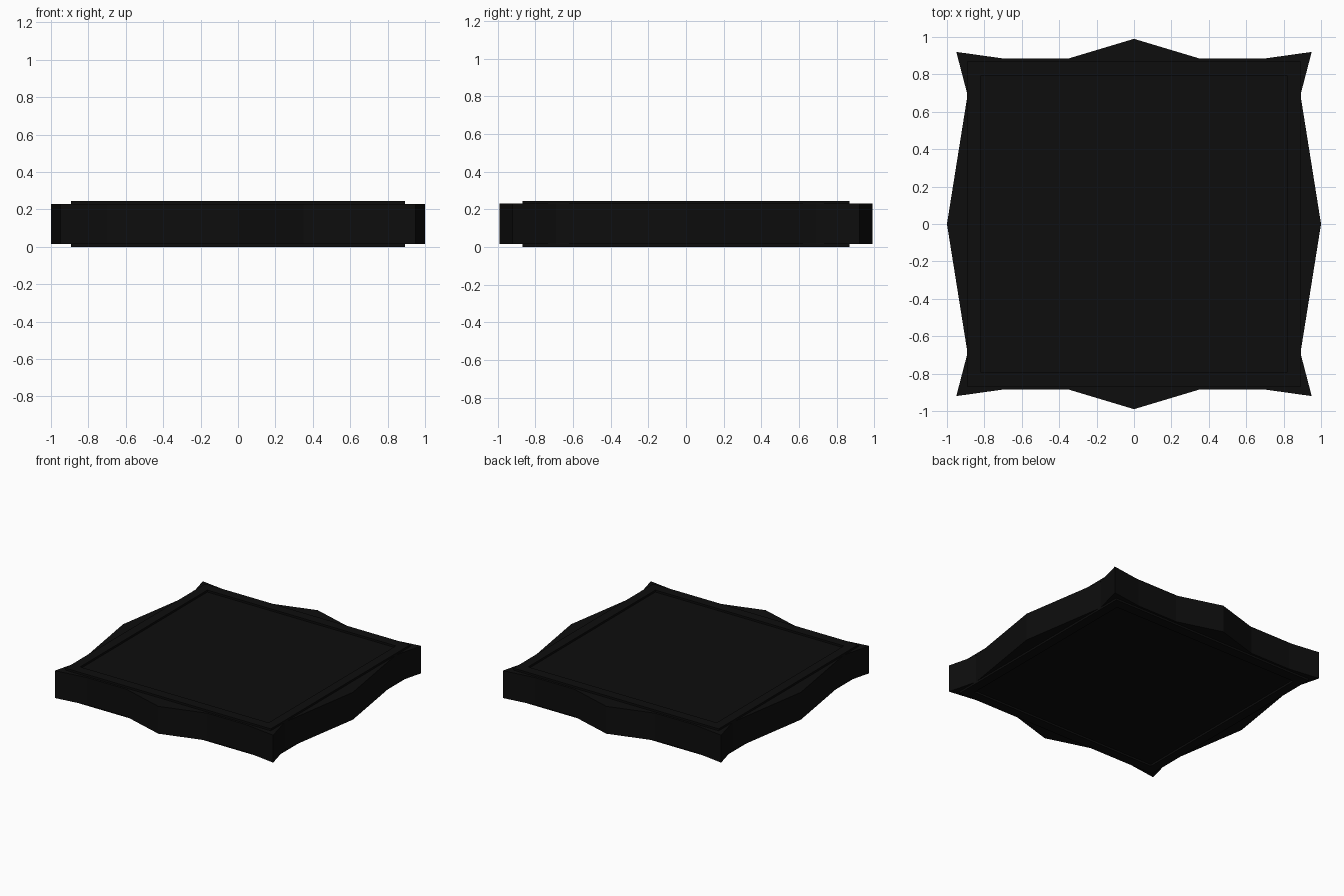
import bpy, bmesh

cube = bpy.data.objects.get("Cube")
if cube:
    bpy.data.objects.remove(cube, do_unlink=True)

HEIGHT = 0.245
LIP = 0.015

black = bpy.data.materials.new("matte_black")
black.use_nodes = True
color = (0.004, 0.004, 0.004, 1)
black.diffuse_color = color
black.node_tree.nodes["Principled BSDF"].inputs["Base Color"].default_value = color


def finish(name, bm):
    bmesh.ops.recalc_face_normals(bm, faces=bm.faces)
    mesh = bpy.data.meshes.new(name)
    bm.to_mesh(mesh)
    bm.free()
    mesh.materials.append(black)
    obj = bpy.data.objects.new(name, mesh)
    bpy.context.collection.objects.link(obj)


def extrude_up(bm, faces, depth):
    grown = bmesh.ops.extrude_face_region(bm, geom=faces)["geom"]
    verts = [v for v in grown if isinstance(v, bmesh.types.BMVert)]
    bmesh.ops.translate(bm, verts=verts, vec=(0, 0, depth))


# Slab with pointed corners and pointed side middles, mirrored from one quarter
quarter = [(1, 0), (0.89, 0.69), (0.95, 0.92), (0.70, 0.885), (0.35, 0.885), (0, 0.99)]
half = quarter + [(-x, y) for x, y in quarter[-2::-1]]
outline = half + [(x, -y) for x, y in half[-2:0:-1]]
bm = bmesh.new()
slab = bm.faces.new([bm.verts.new((x, y, LIP)) for x, y in outline])
extrude_up(bm, [slab], HEIGHT - 2 * LIP)
finish("slab", bm)


# Raised rectangular rim around the panel, on both sides
def rim(name, z):
    bm = bmesh.new()
    loops = []
    for w, d in ((0.893, 0.868), (0.82, 0.79)):
        corners = ((w, d), (-w, d), (-w, -d), (w, -d))
        loops.append([bm.verts.new((x, y, z)) for x, y in corners])
    outer, inner = loops
    faces = []
    for i in range(4):
        j = (i + 1) % 4
        faces.append(bm.faces.new((outer[i], outer[j], inner[j], inner[i])))
    extrude_up(bm, faces, LIP)
    finish(name, bm)


rim("top_rim", HEIGHT - LIP)
rim("bottom_rim", 0)
